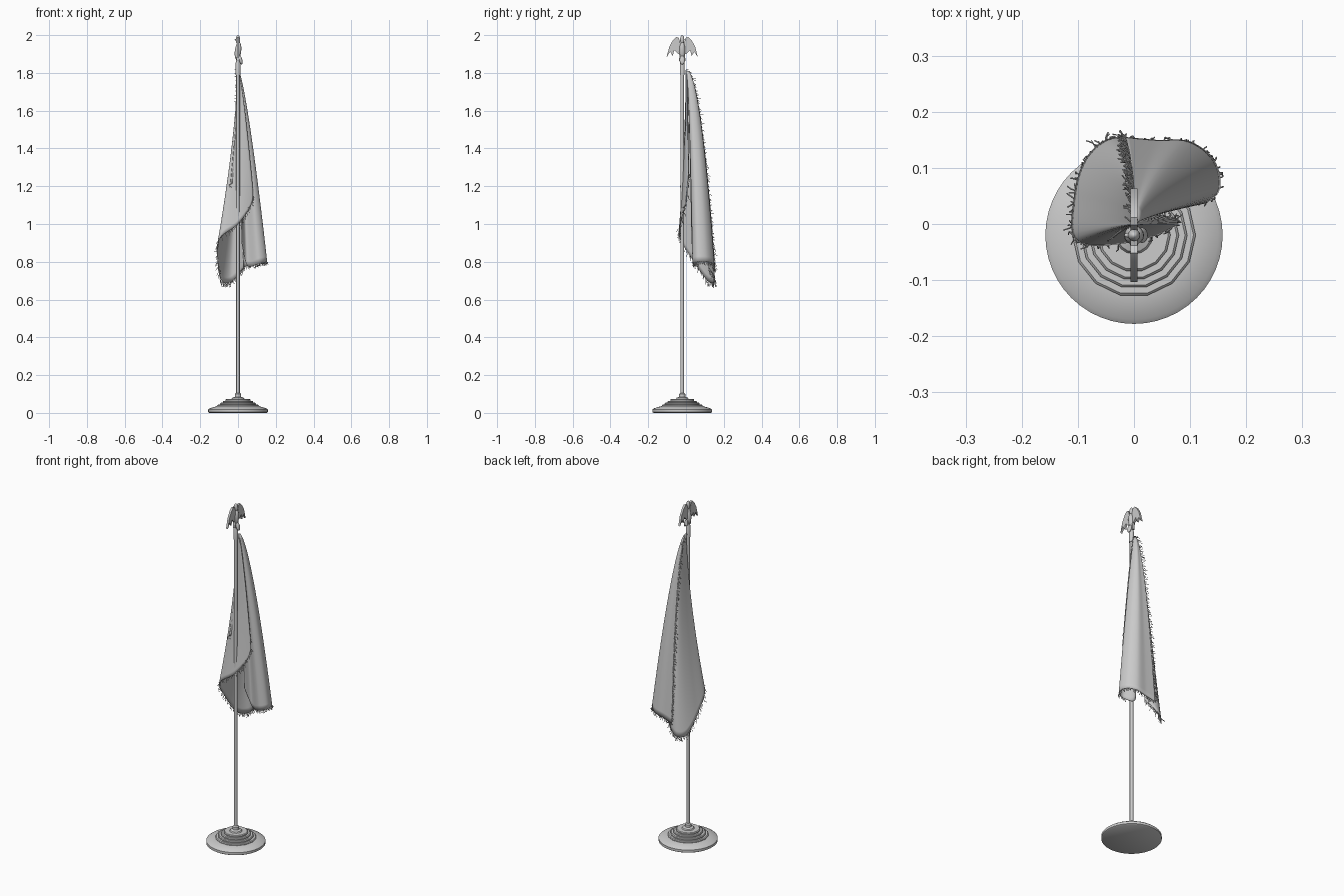
import bpy, bmesh, math, random
from mathutils import Vector

random.seed(4)
cube = bpy.data.objects.get("Cube")
if cube:
    bpy.data.objects.remove(cube, do_unlink=True)

grey = bpy.data.materials.new("plain_grey")
grey.use_nodes = True
grey.diffuse_color = (0.6, 0.6, 0.6, 1)
grey.node_tree.nodes["Principled BSDF"].inputs["Base Color"].default_value = grey.diffuse_color

AXIS_Y = -0.02   # pole position
TOP = 1.82       # height where the cloth is tied


def finish(name, bm, angle=35):
    """Turn a bmesh into a shaded object."""
    bmesh.ops.recalc_face_normals(bm, faces=bm.faces)
    mesh = bpy.data.meshes.new(name)
    bm.to_mesh(mesh)
    bm.free()
    obj = bpy.data.objects.new(name, mesh)
    bpy.context.collection.objects.link(obj)
    mesh.materials.append(grey)
    bpy.ops.object.select_all(action="DESELECT")
    obj.select_set(True)
    bpy.context.view_layer.objects.active = obj
    bpy.ops.object.shade_smooth_by_angle(angle=math.radians(angle))
    return obj


def lathe(name, profile, sides):
    """Closed solid of revolution around the pole axis."""
    bm = bmesh.new()
    rings = []
    for r, z in profile:
        rings.append([bm.verts.new((r * math.cos(a), AXIS_Y + r * math.sin(a), z))
                      for a in (math.tau * i / sides for i in range(sides))])
    for low, high in zip(rings, rings[1:]):
        for i in range(sides):
            j = (i + 1) % sides
            bm.faces.new((low[i], low[j], high[j], high[i]))
    bm.faces.new(rings[0])
    bm.faces.new(rings[-1])
    return finish(name, bm)


def spline(points, steps):
    """Catmull-Rom curve through the points."""
    pts = [Vector(p) for p in points]
    pts = [2 * pts[0] - pts[1]] + pts + [2 * pts[-1] - pts[-2]]
    out = []
    for a, b, c, d in zip(pts, pts[1:], pts[2:], pts[3:]):
        for k in range(steps):
            t = k / steps
            out.append(0.5 * (2 * b + (c - a) * t + (2 * a - 5 * b + 4 * c - d) * t ** 2
                              + (3 * b - a - 3 * c + d) * t ** 3))
    return out + [pts[-2]]


def hang(end, t):
    """Point on the thread from the tie point to a hem point."""
    x = end.x * t ** (0.75 if end.x > 0 else 1.5)
    y = end.y * t ** (0.5 if end.y > 0 else 2)
    return Vector((x, y, TOP + (end.z - TOP) * t))


def drape(name, hem, rows=36):
    """Cloth sheet hung from the tie point down to a curved hem."""
    bm = bmesh.new()
    ends = spline(hem, 8)
    grid = [[bm.verts.new(hang(e, 0.01 + 0.99 * r / rows)) for r in range(rows + 1)]
            for e in ends]
    for left, right in zip(grid, grid[1:]):
        for r in range(rows):
            bm.faces.new((left[r], right[r], right[r + 1], left[r + 1]))
    obj = finish(name, bm, 60)
    solid = obj.modifiers.new("thickness", "SOLIDIFY")
    solid.thickness = 0.004
    solid.offset = 0
    return ends


def fringe(name, roots, direction, length=0.026):
    """Loose threads sprouting along a cloth edge."""
    curve = bpy.data.curves.new(name, "CURVE")
    curve.dimensions = "3D"
    curve.bevel_depth = 0.0013
    curve.bevel_resolution = 0
    curve.use_fill_caps = True
    for root in roots:
        jitter = Vector([random.uniform(-0.5, 0.5) for _ in range(3)])
        way = (Vector(direction) + jitter).normalized() * length * random.uniform(0.6, 1.1)
        bend = Vector([random.uniform(-0.005, 0.005) for _ in range(3)])
        thread = curve.splines.new("POLY")
        thread.points.add(2)
        for p, co in zip(thread.points, (root, root + way / 2 + bend, root + way)):
            p.co = (*co, 1)
    curve.materials.append(grey)
    bpy.context.collection.objects.link(bpy.data.objects.new(name, curve))


def plate(name, outline, thickness, mirror):
    """Flat outline (y, z) given a thickness along x, optionally mirrored."""
    bm = bmesh.new()
    for side in ((1, -1) if mirror else (1,)):
        face = bm.faces.new([bm.verts.new((-thickness / 2, AXIS_Y + side * y, z))
                             for y, z in outline])
        new = bmesh.ops.extrude_face_region(bm, geom=[face])["geom"]
        bmesh.ops.translate(bm, vec=(thickness, 0, 0),
                            verts=[v for v in new if isinstance(v, bmesh.types.BMVert)])
    return finish(name, bm)


def ball(name, centre, size, tilt=0):
    bpy.ops.mesh.primitive_uv_sphere_add(segments=16, ring_count=10, radius=1,
                                         location=centre, rotation=(0, tilt, 0))
    obj = bpy.context.object
    obj.name = name
    obj.scale = size
    obj.data.materials.append(grey)
    bpy.ops.object.shade_smooth()


# Stand: round foot, stepped rings, collar and pole
lathe("foot", [(0.152, 0), (0.158, 0.004), (0.158, 0.018), (0.15, 0.024), (0.11, 0.036)], 48)
for i in range(4):
    r, z = 0.11 - 0.015 * i, 0.034 + 0.01 * i
    lathe("step_%d" % (i + 1), [(r, z - 0.01), (r, z + 0.006), (r - 0.004, z + 0.01)], 14)
lathe("collar", [(0.036, 0.07), (0.03, 0.08), (0.017, 0.085), (0.017, 0.1), (0.011, 0.106)], 16)
lathe("pole", [(0.0095, 0.08), (0.0095, 1.86)], 16)
lathe("finial_socket", [(0.013, 1.79), (0.013, 1.85), (0.008, 1.87)], 16)

# Bird finial
plate("wings", [(0.004, 1.9), (0.008, 1.95), (0.018, 1.985), (0.032, 1.99), (0.05, 1.972),
                (0.068, 1.94), (0.083, 1.882), (0.064, 1.912), (0.05, 1.89),
                (0.042, 1.92), (0.022, 1.9)], 0.012, True)
plate("tail", [(-0.012, 1.91), (0.012, 1.91), (0.018, 1.862), (-0.018, 1.862)], 0.014, False)
ball("bird_body", (0, AXIS_Y, 1.915), (0.017, 0.017, 0.048), 0.12)
ball("bird_head", (0, AXIS_Y, 1.975), (0.011, 0.011, 0.025))
ball("beak", (-0.01, AXIS_Y, 1.977), (0.008, 0.004, 0.004), -0.3)
ball("tail_tip", (0.014, AXIS_Y, 1.868), (0.009, 0.014, 0.024), -0.25)

# Flag: wrapped lobe on one side, overlapping fold on the other
wrap_hem = drape("flag_wrap", [
    (-0.04, -0.025, 1.21), (0.01, 0.01, 1.24), (0.06, 0.012, 1.27), (0.075, 0, 1.12),
    (0.0, -0.03, 1.0), (-0.1, -0.03, 0.92), (-0.105, 0.05, 0.79), (-0.085, 0.115, 0.7),
    (-0.045, 0.15, 0.69), (0, 0.145, 0.73), (0.03, 0.12, 0.77)])
fold_hem = drape("flag_fold", [
    (-0.015, 0.153, 0.76), (0.04, 0.148, 0.775), (0.1, 0.145, 0.79), (0.143, 0.11, 0.8),
    (0.15, 0.06, 0.8), (0.11, 0.036, 0.79), (0.05, 0.065, 0.78), (0.02, 0.03, 0.9)])


def between(points, count):
    """Evenly spread roots along a polyline."""
    last = len(points) - 1
    spots = [last * i / count for i in range(count)]
    return [points[int(s)].lerp(points[int(s) + 1], s % 1) for s in spots]


# Fringe on both hems and along the overlapping edge
fringe("wrap_fringe", between(wrap_hem, 150), (-0.15, 0, -1))
fringe("fold_fringe", between(fold_hem[:44], 70), (0.1, 0, -1), 0.02)
edge = [hang(fold_hem[0], i / 40) for i in range(41)]
fringe("edge_fringe", between(edge, 110), (-0.8, 0.5, -0.4), 0.022)
